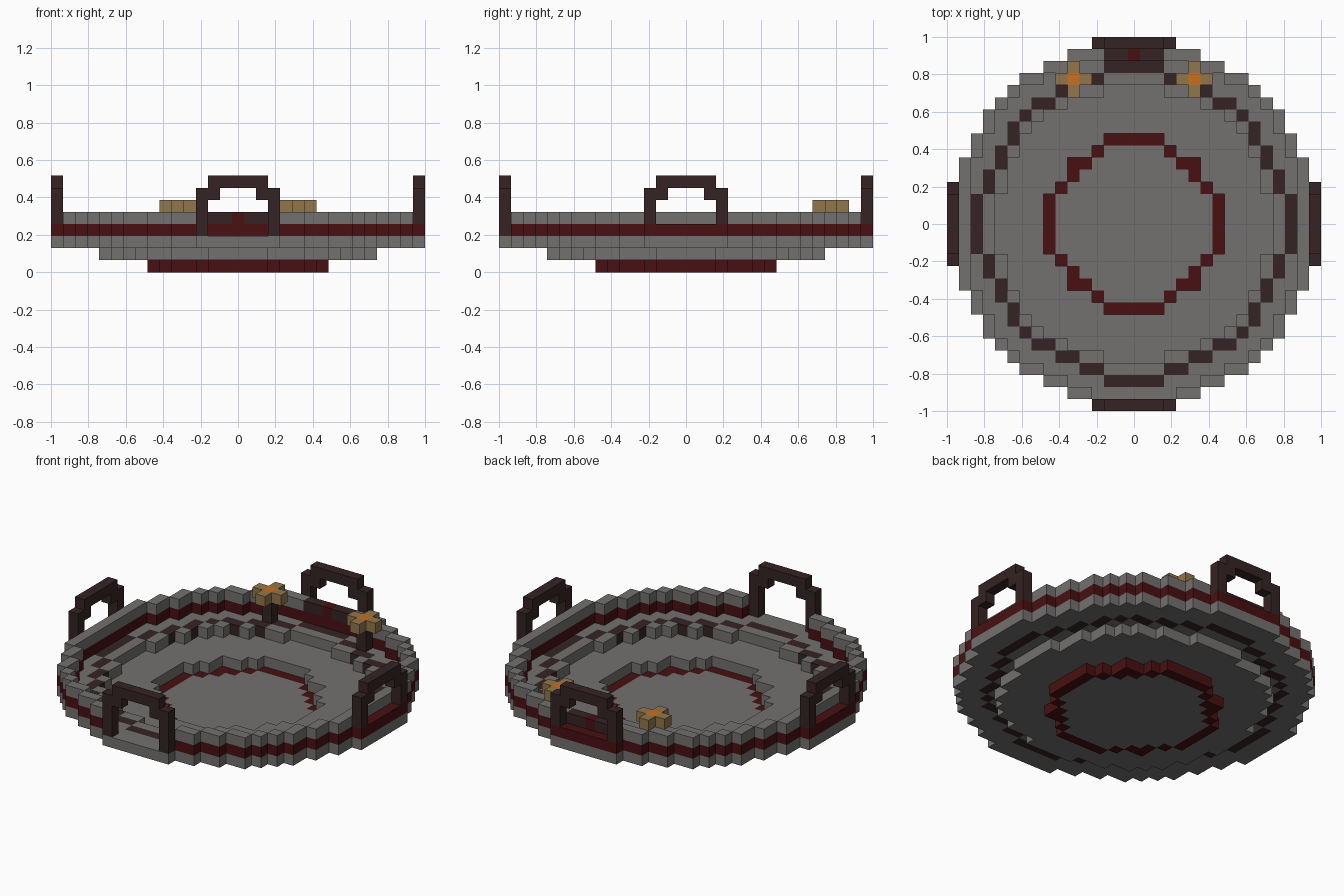
import bpy
import bmesh
from mathutils import Vector

V = 2 / 31  # block size

old = bpy.data.objects.get("Cube")
if old:
    bpy.data.objects.remove(old, do_unlink=True)


def material(name, r, g, b):
    m = bpy.data.materials.new(name)
    m.use_nodes = True
    m.diffuse_color = (r, g, b, 1)
    m.node_tree.nodes["Principled BSDF"].inputs["Base Color"].default_value = (r, g, b, 1)
    return m


GRAY = material("stone gray", 0.17, 0.165, 0.16)
RED = material("dark red", 0.065, 0.005, 0.006)
BROWN = material("dark brown", 0.036, 0.017, 0.017)
TAN = material("flame tan", 0.29, 0.18, 0.07)
ORANGE = material("flame orange", 0.58, 0.16, 0.015)


def disc(half_widths):
    """Stepped disc: half_widths[row] is the half width at that distance from the centre."""
    n = len(half_widths) - 1
    return {(i, j) for j in range(-n, n + 1)
            for i in range(-half_widths[abs(j)], half_widths[abs(j)] + 1)}


def rim(cells):
    steps = ((1, 0), (-1, 0), (0, 1), (0, -1))
    return {(i, j) for i, j in cells if any((i + a, j + b) not in cells for a, b in steps)}


def at(cells, *levels):
    return {(i, j, k) for i, j in cells for k in levels}


def turn(cells, quarter_turns):
    for _ in range(quarter_turns):
        cells = {(-j, i, k) for i, j, k in cells}
    return cells


# Stepped outlines of the bowl
base = disc([7, 7, 7, 6, 5, 5, 3, 2])
middle = disc([11, 11, 11, 10, 10, 10, 9, 9, 8, 7, 5, 2])
wall_disc = disc([14, 14, 14, 14, 14, 14, 13, 13, 12, 12, 11, 10, 9, 7, 5])
tabs = {(i, s * 15) for i in range(-3, 4) for s in (-1, 1)}
tabs |= {(j, i) for i, j in tabs}
full = wall_disc | tabs

parts = {}


def part(name, cells, mat):
    parts[name] = (set(cells), mat)


# Bowl floor and steps
base_ring = rim(base)
part("base_ring", at(base_ring, 0), RED)
part("base_floor", at(base - base_ring, 0), GRAY)
part("middle_step", at(middle - base, 1), GRAY)

# Ring of inlaid dashes in the upper floor
eighth = [(13, 0), (13, 1), (13, 2), (12, 3), (12, 4), (11, 5), (11, 6), (10, 7), (10, 8), (9, 9)]
inlay = {(s * a, t * b) for p in eighth for a, b in (p, p[::-1]) for s in (-1, 1) for t in (-1, 1)}
part("upper_floor", at(full - middle - inlay, 2), GRAY)
part("floor_inlay", at(inlay, 2), BROWN)

# Wall, open at the front and decorated at the back
gate = {(i, j) for i in range(-3, 4) for j in (-15, -14)}
panel = {(i, 14) for i in (-2, -1, 1, 2)}
badge = {(0, 14)}
wall = rim(wall_disc) - gate
part("red_band", at(wall | (tabs - gate), 3), RED)
part("upper_wall", at(wall - panel - badge, 4), GRAY)
part("back_panel", at(panel, 4), BROWN)
part("back_panel_centre", at(badge, 4), RED)

# Four arched handles
arch = {(s * 3, -15, k) for s in (-1, 1) for k in (4, 5, 6)}
arch |= {(s * 2, -15, 6) for s in (-1, 1)}
arch |= {(i, -15, 7) for i in range(-2, 3)}
for n, side in enumerate(("front", "left", "back", "right")):
    feet = {(-3, -15, 3), (3, -15, 3)} if side == "front" else set()
    part(side + "_handle", turn(arch | feet, n), BROWN)

# Two torches beside the back handle
for side, x in (("left", 5), ("right", -5)):
    part(side + "_torch_post", at({(x, 12)}, 3, 4), BROWN)
    part(side + "_torch_flame", at({(x - 1, 12), (x + 1, 12), (x, 11), (x, 13)}, 5), TAN)
    part(side + "_torch_core", at({(x, 12)}, 5), ORANGE)

# Turn each part into a mesh of its exposed block faces
occupied = set().union(*(cells for cells, _ in parts.values()))


def build(name, cells, mat):
    bm = bmesh.new()
    for cell in sorted(cells):
        centre = Vector(cell) + Vector((0, 0, 0.5))
        for axis in range(3):
            for sign in (-1, 1):
                near = list(cell)
                near[axis] += sign
                if tuple(near) in occupied:
                    continue
                corners = []
                for u, v in ((-1, -1), (1, -1), (1, 1), (-1, 1))[::sign]:
                    offset = Vector()
                    offset[axis] = sign / 2
                    offset[(axis + 1) % 3] = u / 2
                    offset[(axis + 2) % 3] = v / 2
                    corners.append(bm.verts.new((centre + offset) * V))
                bm.faces.new(corners)
    bmesh.ops.remove_doubles(bm, verts=bm.verts[:], dist=V / 100)
    mesh = bpy.data.meshes.new(name)
    bm.to_mesh(mesh)
    bm.free()
    mesh.materials.append(mat)
    bpy.context.scene.collection.objects.link(bpy.data.objects.new(name, mesh))


for name, (cells, mat) in parts.items():
    build(name, cells, mat)
